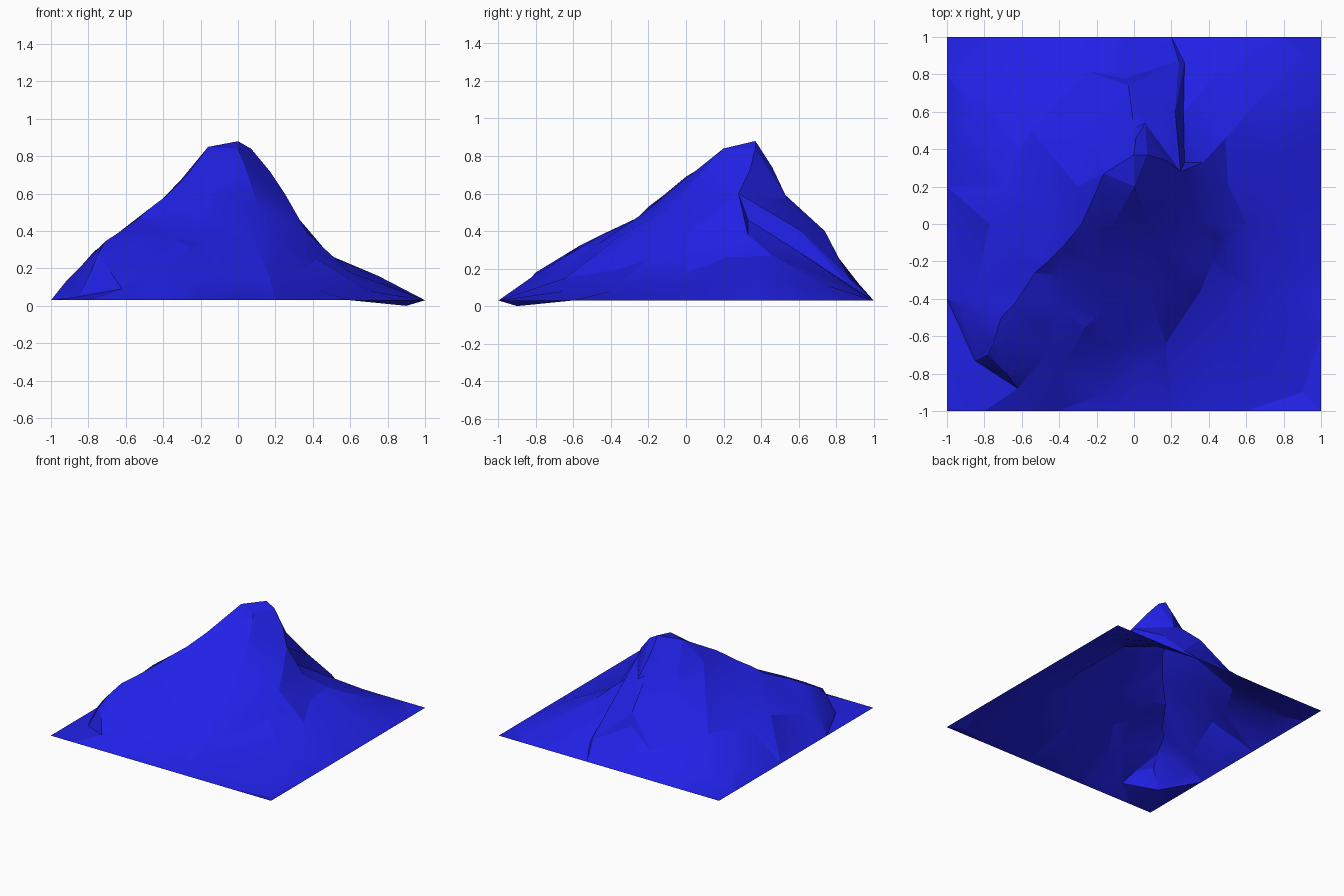
import bpy
from mathutils import Vector
from mathutils.geometry import delaunay_2d_cdt

default_cube = bpy.data.objects.get("Cube")
if default_cube:
    bpy.data.objects.remove(default_cube, do_unlink=True)

BASE = 0.03      # height of the square rim
SUMMIT = (0, .37, .88)
SHOULDER = (-.16, .27, .85)
SPUR = (.25, .28, .6)

# Ridge, rib and gully lines running downhill; each stays a crease in the mesh
southwest_ridge = [SUMMIT, SHOULDER, (-.28, 0, .69), (-.38, -.12, .59), (-.46, -.2, .53), (-.53, -.26, .47),
                   (-.64, -.43, .39), (-.71, -.5, .345), (-.75, -.63, .275), (-.78, -.7, .2)]
southwest_foot = [(-1, -.4, BASE), (-.85, -.73, .05), (-.62, -.88, .09), (-.8, -1, BASE)]
west_ridge = [SHOULDER, (-.3, .2, .68), (-.49, .1, .48), (-.77, 0, .29), (-.87, -.04, .14)]
north_rib = [SUMMIT, (.01, .46, .74), (0, .51, .61), (-.03, .74, .4), (-.05, .78, .3), (-.05, .92, .12)]
northwest_rib = [SHOULDER, (-.2, .4, .62), (-.31, .48, .44), (-.55, .5, .27), (-.85, .6, .12)]
east_ridge = [SUMMIT, (.07, .37, .84), (.17, .34, .72), SPUR, (.33, .1, .46), (.37, 0, .39), (.42, -.2, .25)]
notch = [SPUR, (.06, .54, .57)]
northeast_rib = [SPUR, (.22, .6, .41), (.24, .87, .15)]
northeast_gully = [(.27, .33, .46), (.265, .6, .29), (.27, .86, .12)]
outer_rib = [(.37, .33, .38), (.49, .46, .27), (.51, .88, .1)]
east_spur = [(.45, -.08, .27), (.6, 0, .18), (.75, .1, .13)]
south_face = [SUMMIT, (0, .2, .84), (.05, .08, .71), (.11, -.1, .52), (.08, -.36, .37), (.17, -.64, .15), (.06, -.77, .09)]
southwest_face = [(-.14, -.05, .64), (-.2, -.22, .5), (-.39, -.28, .45), (-.39, -.45, .38),
                  (-.26, -.55, .32), (-.1, -.67, .16)]
southwest_step = [(-.66, -.57, .32), (-.5, -.55, .33), (-.45, -.67, .23), (-.68, -.8, .18)]

# Single points on the lower slopes
slopes = [(-.17, -.47, .33), (-.86, -.38, .18), (-.92, -.43, .13), (-.4, -.8, .17), (-.16, -.9, .06),
          (-.26, .82, .17), (-.6, .8, .11), (-.72, .2, .25), (.5, .22, .26), (.75, .35, .16), (.75, .75, .11),
          (.23, -.33, .31), (.36, -.35, .2), (.43, -.65, .08), (.7, -.4, .08), (.9, -.9, 0)]

points, creases = [], []


def add_line(line, closed=False):
    first = len(points)
    points.extend(Vector(p) for p in line)
    last = len(points) - 1
    creases.extend((i, i + 1) for i in range(first, last))
    if closed:
        creases.append((last, first))


for line in (southwest_ridge, southwest_foot, west_ridge, north_rib, northwest_rib, east_ridge, notch,
             northeast_rib, northeast_gully, outer_rib, east_spur, south_face, southwest_face,
             southwest_step):
    add_line(line)
points.extend(Vector(p) for p in slopes)

# Level square rim
steps = 10
side = [-1 + 2 * i / steps for i in range(steps)]
rim = ([(t, -1, BASE) for t in side] + [(1, t, BASE) for t in side]
       + [(-t, 1, BASE) for t in side] + [(-1, -t, BASE) for t in side])
add_line(rim, closed=True)

# Triangulate in plan, then lift every vertex to its height
flat, _, faces, sources, _, _ = delaunay_2d_cdt([p.xy for p in points], creases, [], 0, 1e-5)


def height(p, source):
    if source:
        return points[source[0]].z
    near = sorted(points, key=lambda q: (q.xy - p).length)[:2]
    return (near[0].z + near[1].z) / 2


verts = [(p.x, p.y, height(p, s)) for p, s in zip(flat, sources)]
mesh = bpy.data.meshes.new("mountain")
mesh.from_pydata(verts, [], faces)
mesh.update()
mountain = bpy.data.objects.new("mountain", mesh)
bpy.context.collection.objects.link(mountain)

# Single blue surface
blue = bpy.data.materials.new("deep blue")
blue.use_nodes = True
colour = (.015, .015, .8, 1)
blue.diffuse_color = colour
blue.node_tree.nodes["Principled BSDF"].inputs["Base Color"].default_value = colour
mesh.materials.append(blue)

# Soft slopes with sharp creases
bpy.context.view_layer.objects.active = mountain
mountain.select_set(True)
bpy.ops.object.shade_smooth_by_angle(angle=.3)
